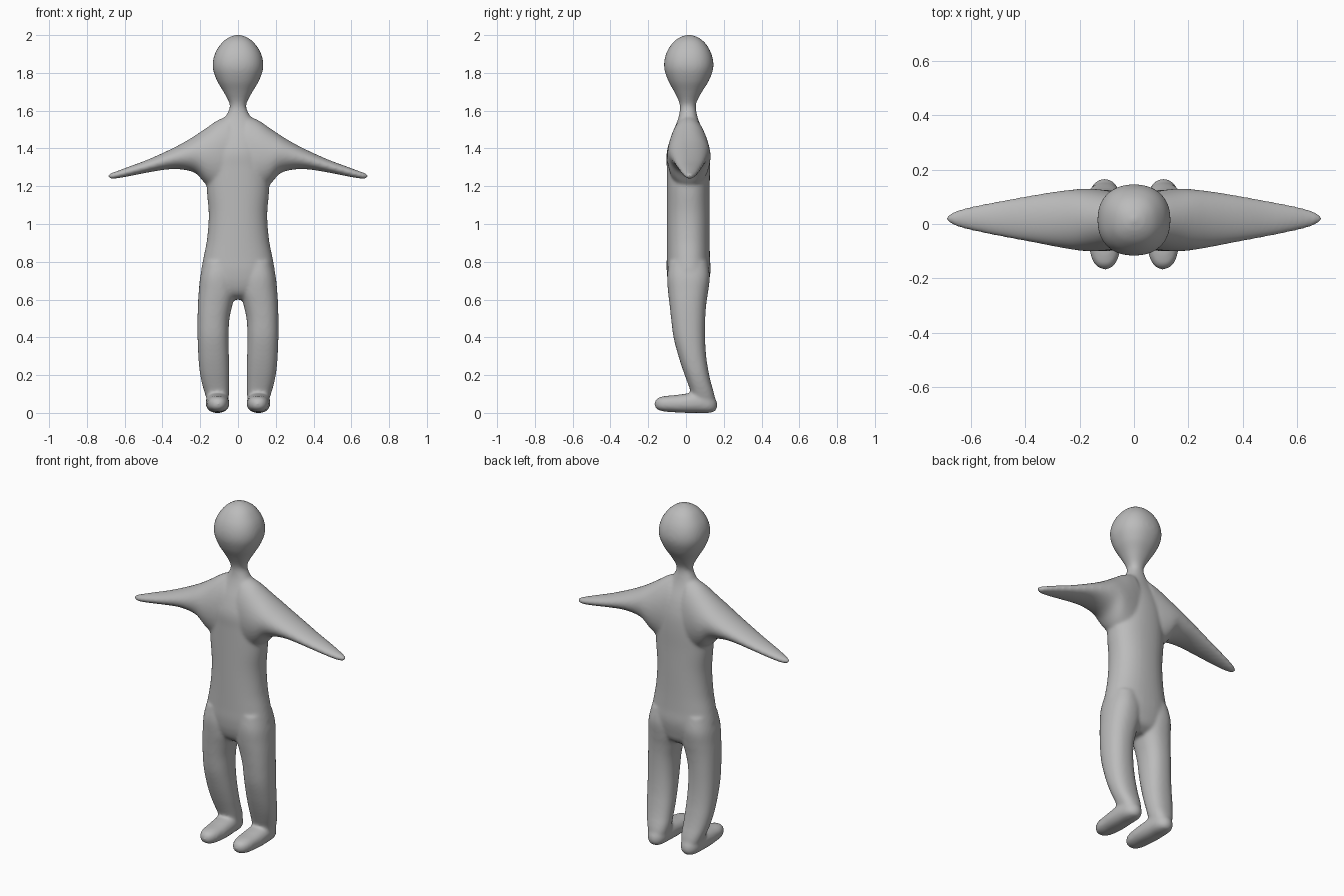
import bpy, bmesh, math

grey = bpy.data.materials.new("plain grey")
grey.diffuse_color = (0.5, 0.5, 0.5, 1)
SIDES, STEPS = 40, 6


def smooth_rings(rings):
    """Catmull-Rom interpolation between the given cross-sections."""
    out = []
    for i in range(len(rings) - 1):
        p = [rings[max(i - 1, 0)], rings[i], rings[i + 1], rings[min(i + 2, len(rings) - 1)]]
        h = p[2][0] - p[1][0]
        for s in range(STEPS):
            t = s / STEPS
            row = [p[1][0] + h * t]
            for k in range(1, len(p[0])):
                a, b, c, d = (q[k] for q in p)
                m1 = (c - a) / (p[2][0] - p[0][0]) * h
                m2 = (d - b) / (p[3][0] - p[1][0]) * h
                row.append((2*t**3 - 3*t*t + 1) * b + (t**3 - 2*t*t + t) * m1
                           + (3*t*t - 2*t**3) * c + (t**3 - t*t) * m2)
            out.append(row)
    return out + [list(rings[-1])]


def loft(bm, rings, place, power=2.0):
    """Skin of rings (t, u_min, u_max, v_min, v_max); place maps (t, u, v) to xyz."""
    loops = []
    for t, u0, u1, v0, v1 in smooth_rings(rings):
        loop = []
        for i in range(SIDES):
            c, s = math.cos(2*math.pi*i/SIDES), math.sin(2*math.pi*i/SIDES)
            u = math.copysign(abs(c) ** (2/power), c) * (u1-u0)/2 + (u0+u1)/2
            v = math.copysign(abs(s) ** (2/power), s) * (v1-v0)/2 + (v0+v1)/2
            loop.append(bm.verts.new(place(t, u, v)))
        loops.append(loop)
    faces = [bm.faces.new(loops[0][::-1]), bm.faces.new(loops[-1])]
    for a, b in zip(loops, loops[1:]):
        for i in range(SIDES):
            j = (i + 1) % SIDES
            faces.append(bm.faces.new((a[i], a[j], b[j], b[i])))
    bmesh.ops.recalc_face_normals(bm, faces=faces)


bm = bmesh.new()

# head, neck and trunk: z, half width, y min, y max
trunk = [(.60, .06, -.03, .06), (.63, .13, -.07, .10), (.68, .19, -.092, .118), (.75, .195, -.102, .13),
         (.82, .183, -.102, .127), (.92, .164, -.102, .125), (1.05, .155, -.102, .125),
         (1.18, .165, -.102, .125), (1.30, .165, -.102, .127), (1.38, .15, -.102, .122),
         (1.46, .125, -.08, .103), (1.54, .085, -.048, .07), (1.58, .06, -.036, .058),
         (1.62, .043, -.032, .052), (1.65, .05, -.038, .058), (1.70, .077, -.062, .085),
         (1.76, .112, -.095, .122), (1.83, .134, -.116, .145), (1.90, .123, -.106, .135),
         (1.96, .085, -.07, .1), (1.99, .045, -.03, .06), (2.003, .005, .01, .02)]
loft(bm, [(z, -w, w, a, b) for z, w, a, b in trunk], lambda t, u, v: (u, v, t), 2.25)

# arms: x, z min, z max, y min, y max
arm = [(.05, 1.15, 1.575, -.09, .115), (.11, 1.17, 1.548, -.098, .125), (.17, 1.21, 1.507, -.1, .13),
       (.22, 1.265, 1.473, -.095, .127), (.28, 1.286, 1.436, -.085, .12), (.36, 1.29, 1.394, -.07, .108),
       (.48, 1.272, 1.34, -.048, .087), (.58, 1.252, 1.303, -.028, .068), (.65, 1.24, 1.277, -.01, .05),
       (.678, 1.24, 1.267, .004, .036), (.69, 1.25, 1.256, .017, .023)]

# legs: z, x min, x max, y min, y max
leg = [(.04, .06, .155, .04, .15), (.08, .05, .168, .03, .153), (.12, .046, .181, .022, .144),
       (.16, .046, .192, .008, .132), (.22, .046, .203, -.014, .119), (.30, .048, .21, -.04, .107),
       (.40, .05, .214, -.066, .101), (.50, .045, .214, -.079, .102), (.58, .027, .212, -.088, .108),
       (.64, .01, .208, -.095, .117), (.72, .01, .2, -.1, .126), (.80, .02, .18, -.09, .115)]

# feet: y, x min, x max, z min, z max
foot = [(-.168, .098, .112, .04, .052), (-.155, .075, .138, .02, .075), (-.12, .056, .158, .008, .088),
        (-.06, .047, .166, .003, .094), (.0, .046, .17, 0, .102), (.06, .048, .17, 0, .11),
        (.12, .055, .162, 0, .1), (.152, .073, .143, .008, .08), (.167, .1, .115, .03, .05)]

for side in (1, -1):
    loft(bm, arm, lambda t, u, v: (side * t, v, u))
    loft(bm, leg, lambda t, u, v: (side * u, v, t), 2.3)
    loft(bm, foot, lambda t, u, v: (side * u, t, v), 2.3)

mesh = bpy.data.meshes.new("body")
bm.to_mesh(mesh)
bm.free()
body = bpy.data.objects.new("body", mesh)
bpy.context.collection.objects.link(body)
mesh.materials.append(grey)

# merge the parts into one soft skin
remesh = body.modifiers.new("merge", 'REMESH')
remesh.mode = 'VOXEL'
remesh.voxel_size = 0.008
remesh.use_smooth_shade = True
soften = body.modifiers.new("soften", 'SMOOTH')
soften.factor = 0.5
soften.iterations = 12
